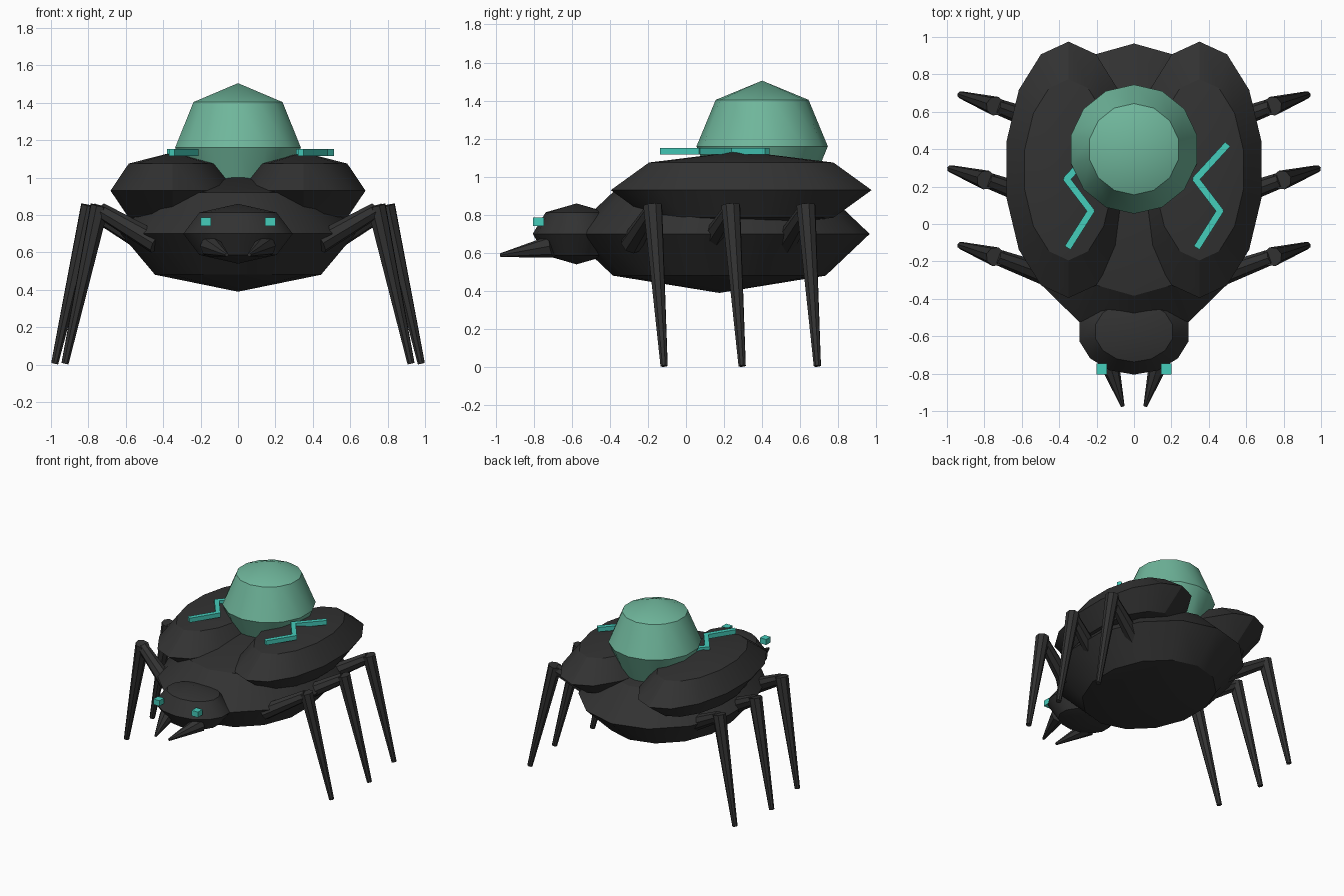
import bpy
import bmesh
import math
from mathutils import Matrix, Vector

old = bpy.data.objects.get("Cube")
if old:
    bpy.data.objects.remove(old, do_unlink=True)


def material(name, rgb):
    mat = bpy.data.materials.new(name)
    mat.use_nodes = True
    mat.diffuse_color = (*rgb, 1)
    bsdf = mat.node_tree.nodes["Principled BSDF"]
    bsdf.inputs["Base Color"].default_value = (*rgb, 1)
    bsdf.inputs["Roughness"].default_value = 0.6
    return mat


SHELL = material("charcoal shell", (0.032, 0.032, 0.032))
DOME = material("sea green dome", (0.16, 0.47, 0.33))
GLOW = material("bright teal", (0.06, 0.61, 0.5))


def finish(name, bm, mat, smooth=False):
    mesh = bpy.data.meshes.new(name)
    bm.to_mesh(mesh)
    bm.free()
    mesh.materials.append(mat)
    obj = bpy.data.objects.new(name, mesh)
    bpy.context.collection.objects.link(obj)
    if smooth:
        bpy.ops.object.select_all(action="DESELECT")
        obj.select_set(True)
        bpy.context.view_layer.objects.active = obj
        bpy.ops.object.shade_smooth_by_angle(angle=math.radians(30))
    return obj


def ellipsoid(name, centre, radii, mat):
    """Coarse sphere with four bands, stretched to the given radii."""
    bm = bmesh.new()
    bmesh.ops.create_uvsphere(
        bm, u_segments=14, v_segments=4, radius=1,
        matrix=Matrix.Translation(centre) @ Matrix.Diagonal((*radii, 1)))
    return finish(name, bm, mat, True)


def align(a, b):
    """Matrix placing the z axis along a to b, centred between them."""
    turn = (b - a).to_track_quat("Z", "Y").to_matrix().to_4x4()
    return Matrix.Translation((a + b) / 2) @ turn


def taper(name, a, b, r1, r2, mat):
    a, b = Vector(a), Vector(b)
    bm = bmesh.new()
    bmesh.ops.create_cone(bm, cap_ends=True, segments=8, radius1=r1, radius2=r2,
                          depth=(b - a).length, matrix=align(a, b))
    return finish(name, bm, mat)


def zigzag(name, points, size):
    """Square bars joined end to end."""
    bm = bmesh.new()
    for p, q in zip(points, points[1:]):
        a, b = Vector(p), Vector(q)
        scale = Matrix.Diagonal((size, size, (b - a).length + size / 2, 1))
        bmesh.ops.create_cube(bm, size=1, matrix=align(a, b) @ scale)
    return finish(name, bm, GLOW)


# Body, head and dome
ellipsoid("body", (0, 0.175, 0.70), (0.644, 0.79, 0.31), SHELL)
ellipsoid("head", (0, -0.575, 0.70), (0.30, 0.23, 0.16), SHELL)
ellipsoid("dome", (0, 0.40, 1.16), (0.345, 0.345, 0.345), DOME)

# Foot, knee and hip spread of each leg
LEGS = {"front": (-0.175, 0.735, 0.925),
        "middle": (0.235, 0.785, 0.98),
        "rear": (0.63, 0.735, 0.925)}

for side, s in (("left", 1), ("right", -1)):
    ellipsoid(side + "_wing_case", (s * 0.35, 0.29, 0.93), (0.34, 0.685, 0.205), SHELL)
    taper(side + "_mandible", (s * 0.145, -0.70, 0.635), (s * 0.06, -0.975, 0.588),
          0.06, 0.01, SHELL)

    # Eye block
    bm = bmesh.new()
    bmesh.ops.create_cube(bm, size=1, matrix=Matrix.Translation((s * 0.173, -0.775, 0.763))
                          @ Matrix.Diagonal((0.055, 0.058, 0.045, 1)))
    finish(side + "_eye", bm, GLOW)

    # Legs
    for label, (y, knee_x, foot_x) in LEGS.items():
        knee = (s * knee_x, y, 0.825)
        hip = (s * (knee_x - 0.30), y - 0.11, 0.65)
        foot = (s * foot_x, y + 0.06, 0.006)
        taper(f"{side}_{label}_upper_leg", hip, knee, 0.06, 0.042, SHELL)
        taper(f"{side}_{label}_lower_leg", (s * (knee_x + 0.005), y, 0.85), foot,
              0.052, 0.02, SHELL)

# Zigzag markings run the same way on both wing cases
for side, x in (("left", 0.34), ("right", -0.35)):
    zigzag(side + "_marking",
           [(x, -0.12, 1.134), (x + 0.12, 0.07, 1.134),
            (x - 0.01, 0.24, 1.134), (x + 0.155, 0.42, 1.134)], 0.036)
